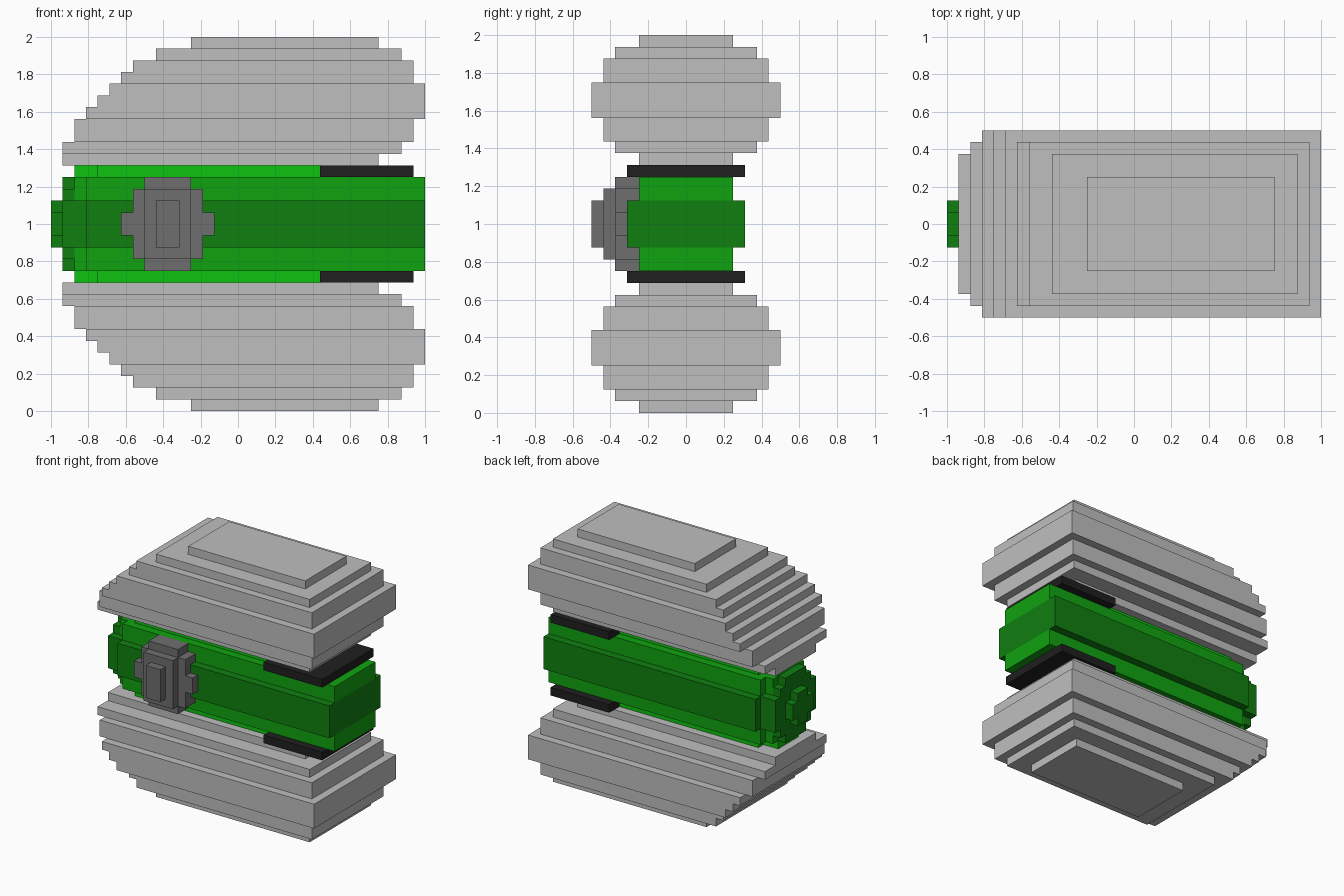
import bpy
import bmesh

if "Cube" in bpy.data.objects:
    bpy.data.objects.remove(bpy.data.objects["Cube"], do_unlink=True)

U = 1 / 16  # one block


def material(name, rgb):
    m = bpy.data.materials.new(name)
    m.use_nodes = True
    m.diffuse_color = (*rgb, 1)
    m.node_tree.nodes["Principled BSDF"].inputs["Base Color"].default_value = (*rgb, 1)
    return m


SHELL = material("light grey", (0.52, 0.52, 0.52))
DIAL = material("dark grey", (0.156, 0.156, 0.156))
BLACK = material("black", (0.014, 0.014, 0.014))
BRIGHT = material("bright green", (0.004, 0.539, 0.005))
MID = material("mid green", (0.005, 0.366, 0.005))
DARK = material("dark green", (0.005, 0.212, 0.005))


def blocks(name, mat, boxes):
    """One object from boxes (x0, x1, y0, y1, z0, z1) in block units; z is relative to the middle."""
    bm = bmesh.new()
    for x0, x1, y0, y1, z0, z1 in boxes:
        verts = bmesh.ops.create_cube(bm, size=1)["verts"]
        for v in verts:
            v.co.x = (x1 if v.co.x > 0 else x0) * U
            v.co.y = (y1 if v.co.y > 0 else y0) * U
            v.co.z = (z1 if v.co.z > 0 else z0) * U + 1
    mesh = bpy.data.meshes.new(name)
    bm.to_mesh(mesh)
    bm.free()
    mesh.materials.append(mat)
    obj = bpy.data.objects.new(name, mesh)
    bpy.context.collection.objects.link(obj)
    return obj


def flip(boxes):
    """Mirror boxes through the middle height."""
    return [(a, b, c, d, -f, -e) for a, b, c, d, e, f in boxes]


# Stepped shell layers: x0, x1, half depth, z0, z1
layers = [
    (-15, 12, 4, 5, 6),
    (-15, 14, 6, 6, 7),
    (-14, 15, 7, 7, 9),
    (-13, 16, 8, 9, 10),
    (-12, 16, 8, 10, 11),
    (-11, 16, 8, 11, 12),
    (-10, 15, 7, 12, 13),
    (-9, 15, 7, 13, 14),
    (-7, 14, 6, 14, 15),
    (-4, 12, 4, 15, 16),
]
shell = [(x0, x1, -h, h, z0, z1) for x0, x1, h, z0, z1 in layers]
blocks("upper_shell", SHELL, shell)
blocks("lower_shell", SHELL, flip(shell))

# Green core strips and black rear plates, repeated above and below
bright = [(-14, 7, -2, 2, 4, 5), (-12, 7, -3, 3, 4, 5)]
mid = [(-14, 16, -3, 3, 2, 4), (-13, 16, -4, 4, 2, 4)]
plate = [(7, 15, -5, 5, 4, 5)]
for side, turn in (("upper", list), ("lower", flip)):
    blocks(side + "_core_ridge", BRIGHT, turn(bright))
    blocks(side + "_core_strip", MID, turn(mid))
    blocks(side + "_black_plate", BLACK, turn(plate))

# Dark belt around the core
blocks("core_belt", DARK, [(-14, 16, -4, 4, -2, 2), (-13, 16, -5, 5, -2, 2)])

# Rounded end cap
blocks("end_cap", DARK, [
    (-15, -14, -2, 2, -4, 4),
    (-15, -14, -3, 3, -3, 3),
    (-15, -14, -4, 4, -2, 2),
    (-16, -15, -2, 2, -1, 1),
    (-16, -15, -1, 1, -2, 2),
])

# Round stepped dial on the front
blocks("front_dial", DIAL, [
    (-8, -4, -6, -4, -4, 4),
    (-9, -3, -6, -4, -3, 3),
    (-10, -2, -6, -5, -1, 1),
    (-8, -4, -7, -6, -3, 3),
    (-7, -5, -8, -7, -2, 2),
])
